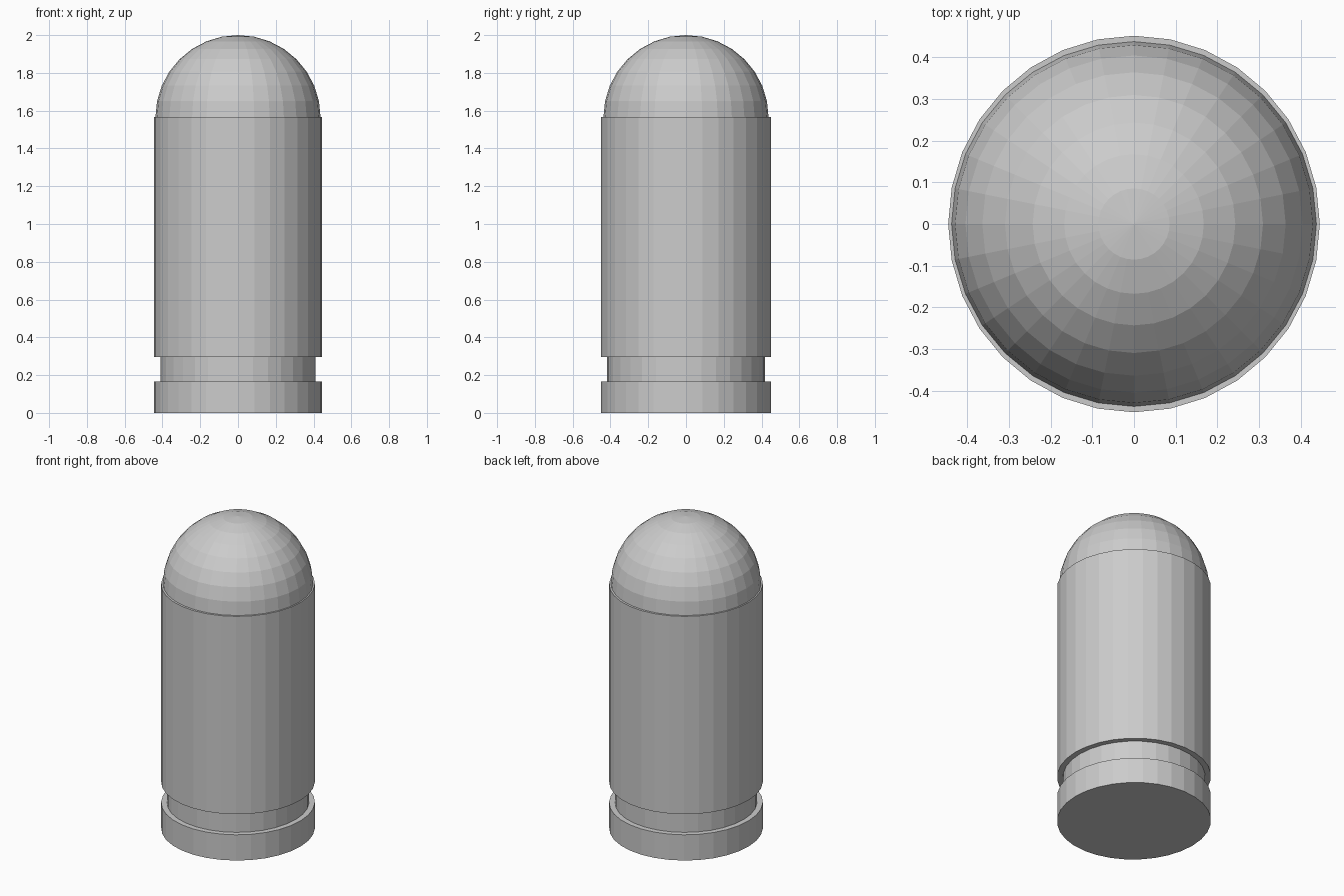
import bpy
import bmesh
import math
from mathutils import Matrix, Vector

SEGMENTS = 32
cube = bpy.data.objects.get("Cube")
if cube:
    bpy.data.objects.remove(cube, do_unlink=True)


def lathe(name, profile, scale_x=1.0):
    """Spin a (radius, height) profile about z into a flat-shaded object."""
    bm = bmesh.new()
    verts = [bm.verts.new((0, -r, z)) for r, z in profile]
    edges = [bm.edges.new(pair) for pair in zip(verts, verts[1:])]
    bmesh.ops.spin(bm, geom=verts + edges, cent=(0, 0, 0), axis=(0, 0, 1),
                   angle=math.tau, steps=SEGMENTS, use_duplicate=False)
    bmesh.ops.remove_doubles(bm, verts=bm.verts, dist=1e-4)
    bmesh.ops.transform(bm, verts=bm.verts,
                        matrix=Matrix.Scale(scale_x, 4, Vector((1, 0, 0))))
    bmesh.ops.recalc_face_normals(bm, faces=bm.faces)
    mesh = bpy.data.meshes.new(name)
    bm.to_mesh(mesh)
    bm.free()
    obj = bpy.data.objects.new(name, mesh)
    bpy.context.collection.objects.link(obj)
    return obj


# Casing: base rim, extraction groove, straight wall and narrow top lip
radius, groove, lip = 0.451, 0.417, 0.432
rim_top, wall_bottom, wall_top = 0.165, 0.297, 1.566
lathe("casing", [(0, 0), (radius, 0), (radius, rim_top), (groove, rim_top),
                 (groove, wall_bottom), (radius, wall_bottom),
                 (radius, wall_top), (lip, wall_top)], scale_x=0.987)

# Domed tip seated on the casing
tip_radius, rings = 0.437, 8
arc = [i * math.pi / 2 / rings for i in range(rings + 1)]
lathe("domed_tip", [(tip_radius * math.cos(a),
                     wall_top + (2 - wall_top) * math.sin(a)) for a in arc])
